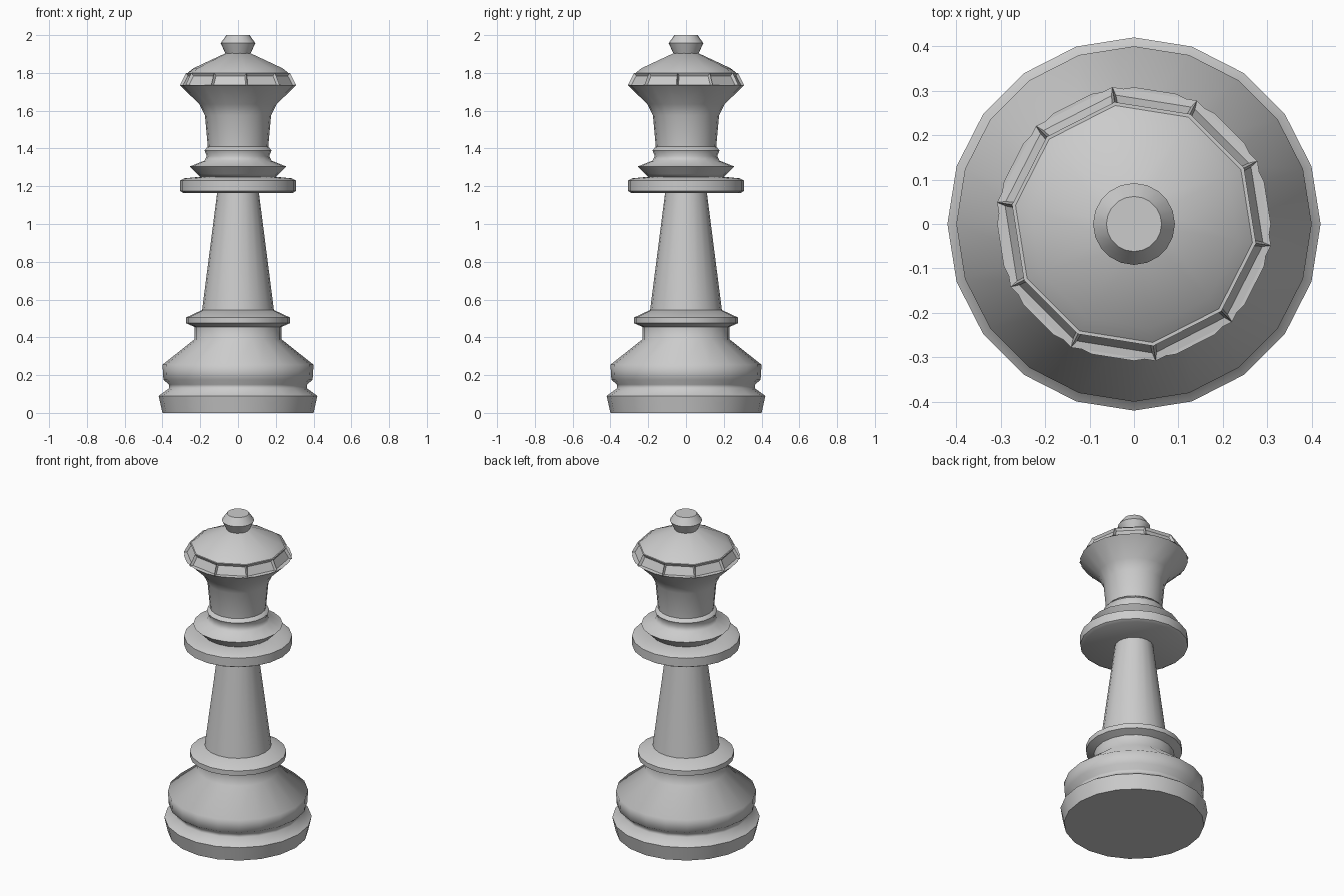
import bpy, bmesh
from math import cos, sin, pi, radians

cube = bpy.data.objects.get("Cube")
if cube:
    bpy.data.objects.remove(cube, do_unlink=True)

grey = bpy.data.materials.new("light grey")
grey.use_nodes = True
colour = (0.6, 0.6, 0.6, 1)
grey.diffuse_color = colour
grey.node_tree.nodes["Principled BSDF"].inputs["Base Color"].default_value = colour


def turn(name, profile, sides=20, start=0, pockets=None, smooth=55):
    """Turn a (radius, height) profile round z; pockets is the index of a band to recess."""
    bm = bmesh.new()
    rings = []
    for r, z in profile:
        angles = [start + 2 * pi * i / sides for i in range(sides)]
        rings.append([bm.verts.new((r * cos(a), r * sin(a), z)) for a in angles])
    band = []
    for k, (low, high) in enumerate(zip(rings, rings[1:])):
        for i in range(sides):
            j = (i + 1) % sides
            face = bm.faces.new((low[i], low[j], high[j], high[i]))
            if k == pockets:
                band.append(face)
    bm.faces.new(rings[0][::-1])
    bm.faces.new(rings[-1])
    bm.normal_update()
    if band:
        bmesh.ops.inset_individual(bm, faces=band, thickness=0.014, depth=-0.014)
    mesh = bpy.data.meshes.new(name)
    bm.to_mesh(mesh)
    bm.free()
    mesh.materials.append(grey)
    obj = bpy.data.objects.new(name, mesh)
    bpy.context.collection.objects.link(obj)
    bpy.ops.object.select_all(action='DESELECT')
    obj.select_set(True)
    bpy.context.view_layer.objects.active = obj
    bpy.ops.object.shade_smooth_by_angle(angle=radians(smooth))
    return obj


# Stepped foot with its groove, shoulder and upper ring
turn("base", [(0.40, 0), (0.42, 0.09), (0.365, 0.13), (0.365, 0.15),
              (0.395, 0.175), (0.40, 0.255), (0.23, 0.39), (0.23, 0.455),
              (0.275, 0.475), (0.275, 0.505), (0.19, 0.545)])

# Tapered shaft
turn("shaft", [(0.19, 0.545), (0.11, 1.17)])

# Wide disc and the two collar rings above it
turn("collar_disc", [(0.29, 1.165), (0.308, 1.175), (0.308, 1.23), (0.285, 1.242), (0.2, 1.25)])
turn("collar_rings", [(0.2, 1.25), (0.215, 1.265), (0.255, 1.305), (0.178, 1.335),
                      (0.165, 1.36), (0.178, 1.39), (0.16, 1.41)])

# Flaring head
turn("head", [(0.16, 1.41), (0.175, 1.575), (0.205, 1.635), (0.308, 1.735)])

# Ten-sided crown with a recessed pocket in each side, and its sloping cap
turn("crown_band", [(0.312, 1.735), (0.278, 1.80)], 10, radians(27), pockets=0, smooth=30)
turn("crown_cap", [(0.27, 1.80), (0.238, 1.825), (0.065, 1.905)], 10, radians(27), smooth=40)

# Finial
turn("finial", [(0.065, 1.90), (0.092, 1.957), (0.062, 2.0)])
